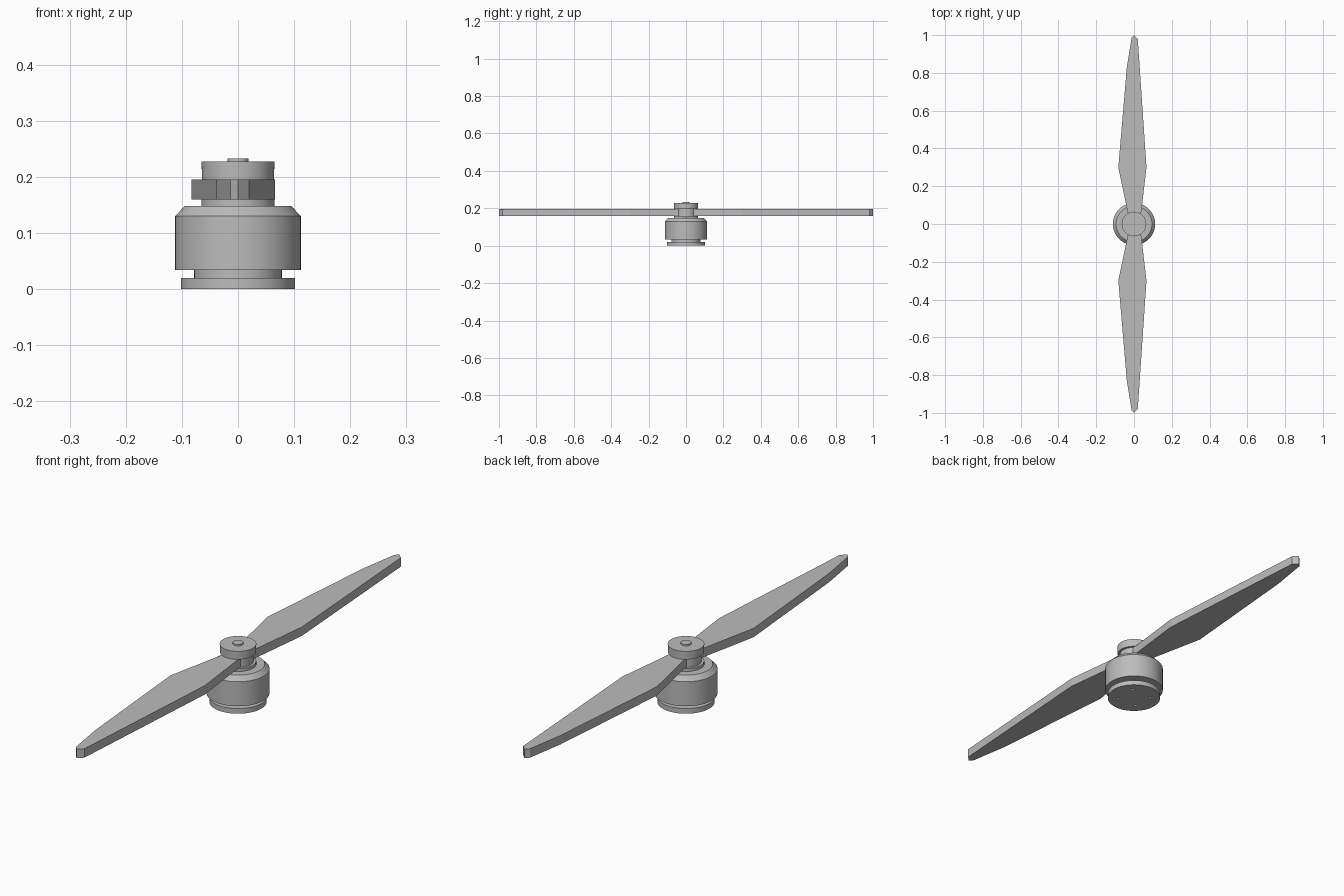
import bpy, bmesh, math

cube = bpy.data.objects.get("Cube")
if cube:
    bpy.data.objects.remove(cube, do_unlink=True)

GREY = (0.5, 0.5, 0.5, 1)
mat = bpy.data.materials.new("plain grey")
mat.use_nodes = True
mat.diffuse_color = GREY
mat.node_tree.nodes["Principled BSDF"].inputs["Base Color"].default_value = GREY


def finish(bm, name):
    bmesh.ops.recalc_face_normals(bm, faces=bm.faces)
    mesh = bpy.data.meshes.new(name)
    bm.to_mesh(mesh)
    bm.free()
    mesh.materials.append(mat)
    obj = bpy.data.objects.new(name, mesh)
    bpy.context.collection.objects.link(obj)
    return obj


def smooth(obj):
    bpy.ops.object.select_all(action="DESELECT")
    obj.select_set(True)
    bpy.context.view_layer.objects.active = obj
    bpy.ops.object.shade_smooth_by_angle(angle=math.radians(30))


def lathe(name, profile, steps=64):
    """Closed solid turned about z from (radius, height) points."""
    bm = bmesh.new()
    rings = []
    for r, z in profile:
        rings.append([bm.verts.new((r * math.cos(a), r * math.sin(a), z))
                      for a in (2 * math.pi * i / steps for i in range(steps))])
    for low, high in zip(rings, rings[1:]):
        for i in range(steps):
            j = (i + 1) % steps
            bm.faces.new((low[i], low[j], high[j], high[i]))
    bm.faces.new(rings[0])
    bm.faces.new(rings[-1])
    obj = finish(bm, name)
    smooth(obj)
    return obj


def blade(name, side):
    """Flat blade outline extruded upwards; side is +1 or -1 along y."""
    outline = [(-0.033, 0), (-0.033, 0.06), (-0.083, 0.30), (-0.038, 0.83),
               (-0.013, 0.985), (0, 1), (0.02, 0.98), (0.066, 0.30),
               (0.038, 0.06), (0.038, 0)]
    bm = bmesh.new()
    face = bm.faces.new([bm.verts.new((x, side * y, 0.16)) for x, y in outline])
    top = bmesh.ops.extrude_face_region(bm, geom=[face])
    verts = [g for g in top["geom"] if isinstance(g, bmesh.types.BMVert)]
    bmesh.ops.translate(bm, verts=verts, vec=(0, 0, 0.035))
    return finish(bm, name)


# Motor
base = lathe("mounting_base", [(0.102, 0), (0.102, 0.02)])
lathe("stator_neck", [(0.078, 0.018), (0.078, 0.036)])
lathe("motor_bell", [(0.112, 0.034), (0.112, 0.13), (0.095, 0.148)])

# Propeller hub and shaft
lathe("propeller_hub", [(0.065, 0.147), (0.065, 0.16), (0.055, 0.16),
                        (0.055, 0.195), (0.064, 0.195), (0.065, 0.227)])
lathe("motor_shaft", [(0.019, 0.22), (0.019, 0.233)], 32)

# Propeller blades
blade("rear_blade", 1)
blade("front_blade", -1)

# Screw holes sunk into the underside of the base
bm = bmesh.new()
for k in range(4):
    a = math.pi / 4 + k * math.pi / 2
    hole = bmesh.ops.create_cone(bm, cap_ends=True, segments=16, radius1=0.006,
                                 radius2=0.006, depth=0.024)
    bmesh.ops.translate(bm, verts=hole["verts"],
                        vec=(0.063 * math.cos(a), 0.063 * math.sin(a), 0))
cutter = finish(bm, "screw_hole_cutter")
cutter.hide_render = True
cutter.hide_viewport = True
cut = base.modifiers.new("screw_holes", "BOOLEAN")
cut.operation = "DIFFERENCE"
cut.solver = "EXACT"
cut.object = cutter
